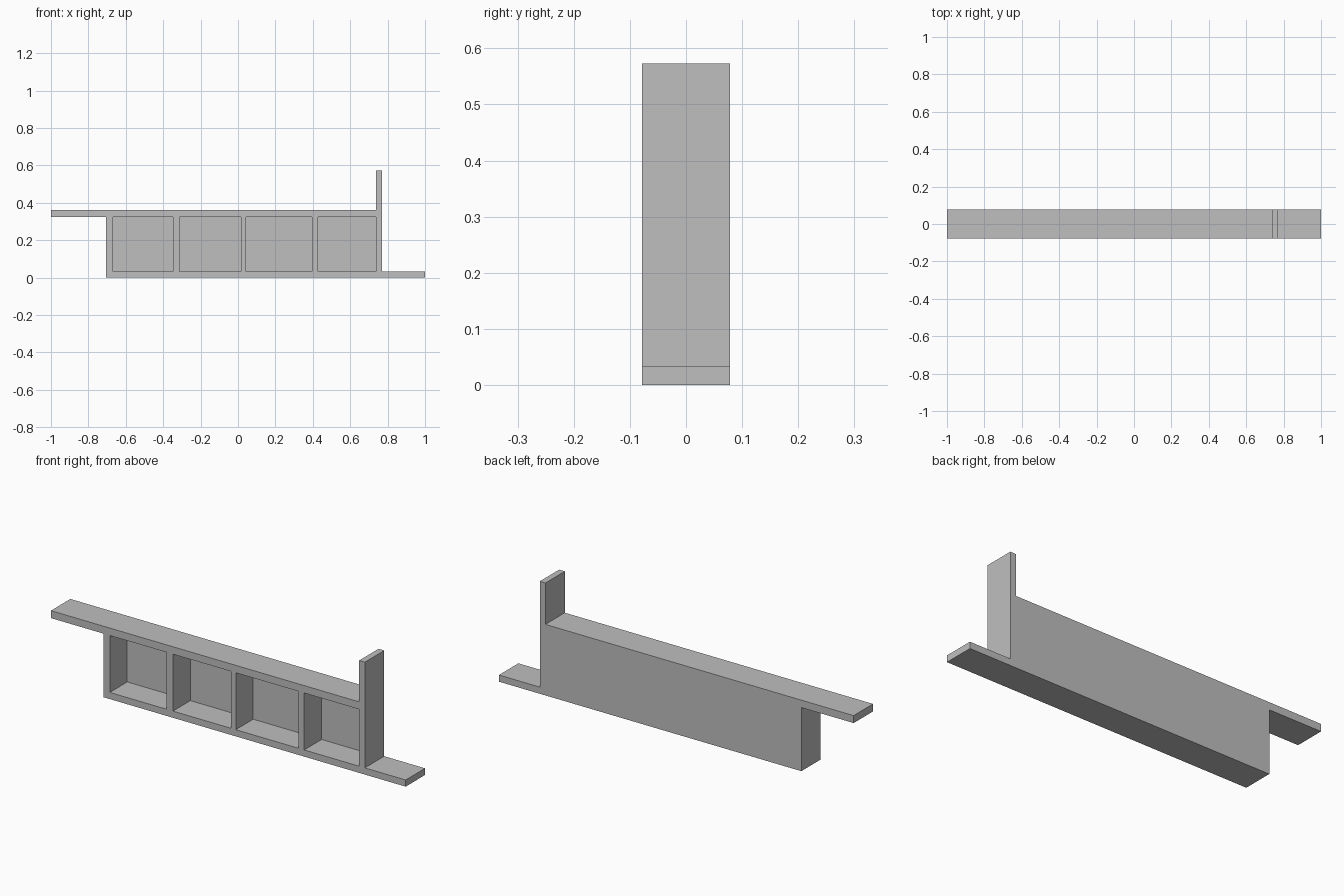
import bpy
import bmesh

cube = bpy.data.objects.get("Cube")
if cube:
    bpy.data.objects.remove(cube)

FRONT, BACK = -0.078, 0.078
PANEL = 0.016                       # thickness of the closed back
SHELF_LOW, SHELF_TOP = 0.324, 0.362
BASE_TOP, POST_TOP = 0.034, 0.573
BODY_LEFT, POST_IN, POST_OUT = -0.705, 0.738, 0.77

grey = bpy.data.materials.new("light grey")
grey.use_nodes = True
colour = (0.52, 0.52, 0.52, 1)
grey.diffuse_color = colour
grey.node_tree.nodes["Principled BSDF"].inputs["Base Color"].default_value = colour


def extrude_profile(name, points, y0, y1):
    """Make a solid from an x-z outline, extruded along y."""
    bm = bmesh.new()
    face = bm.faces.new([bm.verts.new((x, y0, z)) for x, z in points])
    geom = bmesh.ops.extrude_face_region(bm, geom=[face])["geom"]
    verts = [g for g in geom if isinstance(g, bmesh.types.BMVert)]
    bmesh.ops.translate(bm, verts=verts, vec=(0, y1 - y0, 0))
    bmesh.ops.recalc_face_normals(bm, faces=bm.faces)
    mesh = bpy.data.meshes.new(name)
    bm.to_mesh(mesh)
    bm.free()
    mesh.materials.append(grey)
    obj = bpy.data.objects.new(name, mesh)
    bpy.context.collection.objects.link(obj)
    return obj


# Stepped body: base board, upright post and overhanging top board
body = extrude_profile("shelf_body", [
    (BODY_LEFT, 0), (1, 0), (1, BASE_TOP), (POST_OUT, BASE_TOP),
    (POST_OUT, POST_TOP), (POST_IN, POST_TOP), (POST_IN, SHELF_TOP),
    (-1, SHELF_TOP), (-1, SHELF_LOW), (BODY_LEFT, SHELF_LOW),
], FRONT, BACK)

# Four compartments, open at the front
compartments = [(-0.668, -0.348), (-0.312, 0.015), (0.042, 0.396), (0.428, POST_IN)]
for i, (x0, x1) in enumerate(compartments, 1):
    cutter = extrude_profile(f"compartment_cutter_{i}", [
        (x0, BASE_TOP), (x1, BASE_TOP), (x1, SHELF_LOW), (x0, SHELF_LOW),
    ], FRONT - 0.05, BACK - PANEL)
    cutter.hide_render = True
    cutter.hide_viewport = True
    cutter.display_type = 'WIRE'
    cut = body.modifiers.new(f"compartment_{i}", 'BOOLEAN')
    cut.operation = 'DIFFERENCE'
    cut.solver = 'EXACT'
    cut.object = cutter
